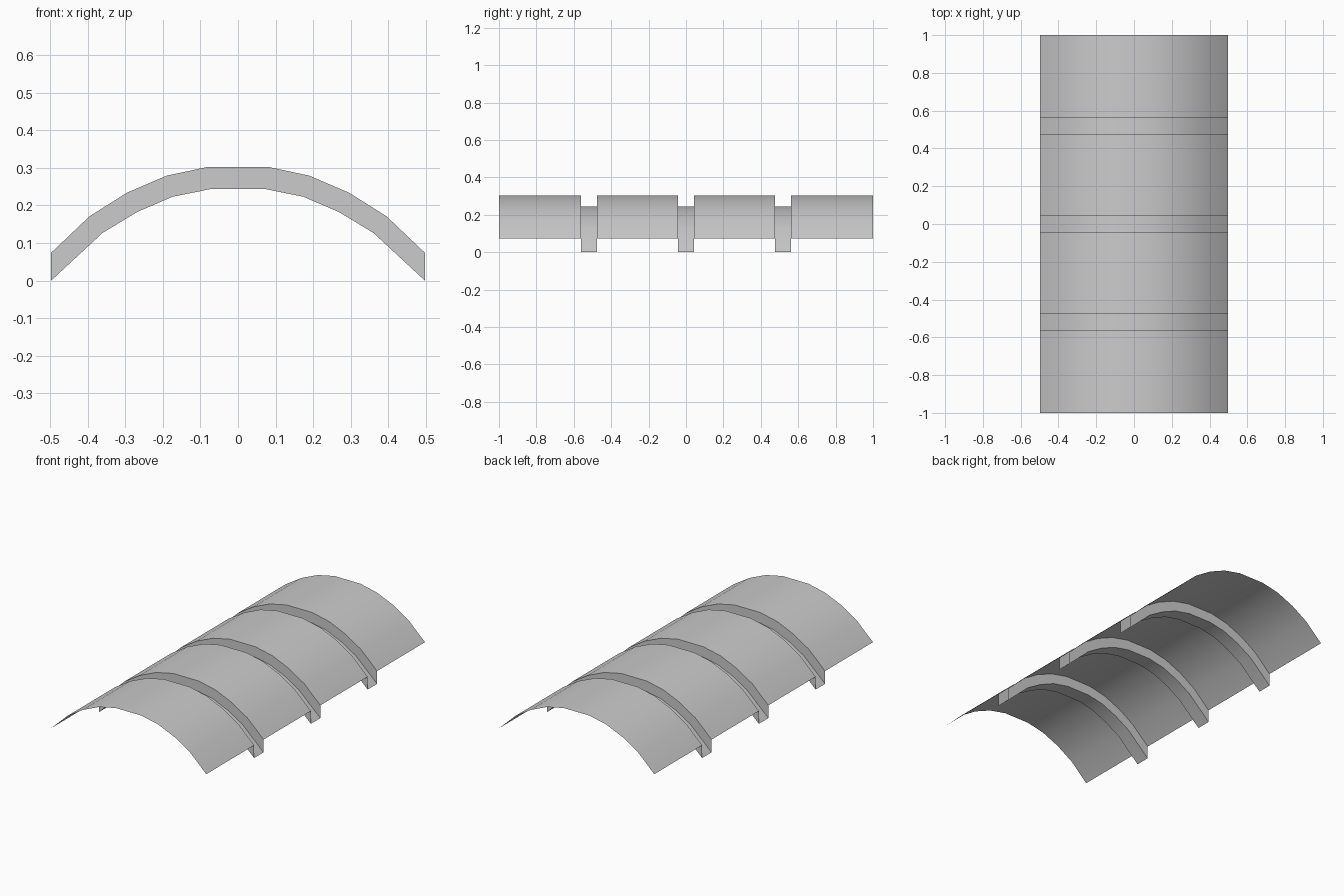
import bpy, bmesh, math

if "Cube" in bpy.data.objects:
    bpy.data.objects.remove(bpy.data.objects["Cube"])

# Half profiles (x, z) from the centre outwards
OUTER = [(0.082, 0.302), (0.19, 0.279), (0.295, 0.234), (0.395, 0.171), (0.497, 0.074)]
INNER = [(0.075, 0.243), (0.174, 0.223), (0.267, 0.183), (0.36, 0.127), (0.497, 0.0)]
GROOVES = [(-0.562, -0.476), (-0.043, 0.043), (0.476, 0.562)]


def mirrored(half):
    return [(-x, z) for x, z in reversed(half)] + half


# Stations along y: the sheet steps down to the inner arch in each groove
stations = [(-1.0, OUTER)]
for a, b in GROOVES:
    stations += [(a, OUTER), (a, INNER), (b, INNER), (b, OUTER)]
stations.append((1.0, OUTER))

# Curved roof sheet with pressed grooves that form ribs underneath
bm = bmesh.new()
rows = [[bm.verts.new((x, y, z)) for x, z in mirrored(p)] for y, p in stations]
for r0, r1 in zip(rows, rows[1:]):
    for i in range(len(r0) - 1):
        bm.faces.new((r0[i], r0[i + 1], r1[i + 1], r1[i]))
mesh = bpy.data.meshes.new("ribbed_arch_panel")
bm.to_mesh(mesh)
bm.free()
panel = bpy.data.objects.new("ribbed_arch_panel", mesh)
bpy.context.collection.objects.link(panel)

# Smooth over the arch, sharp at the groove walls
bpy.context.view_layer.objects.active = panel
panel.select_set(True)
bpy.ops.object.shade_smooth_by_angle(angle=math.radians(40))
